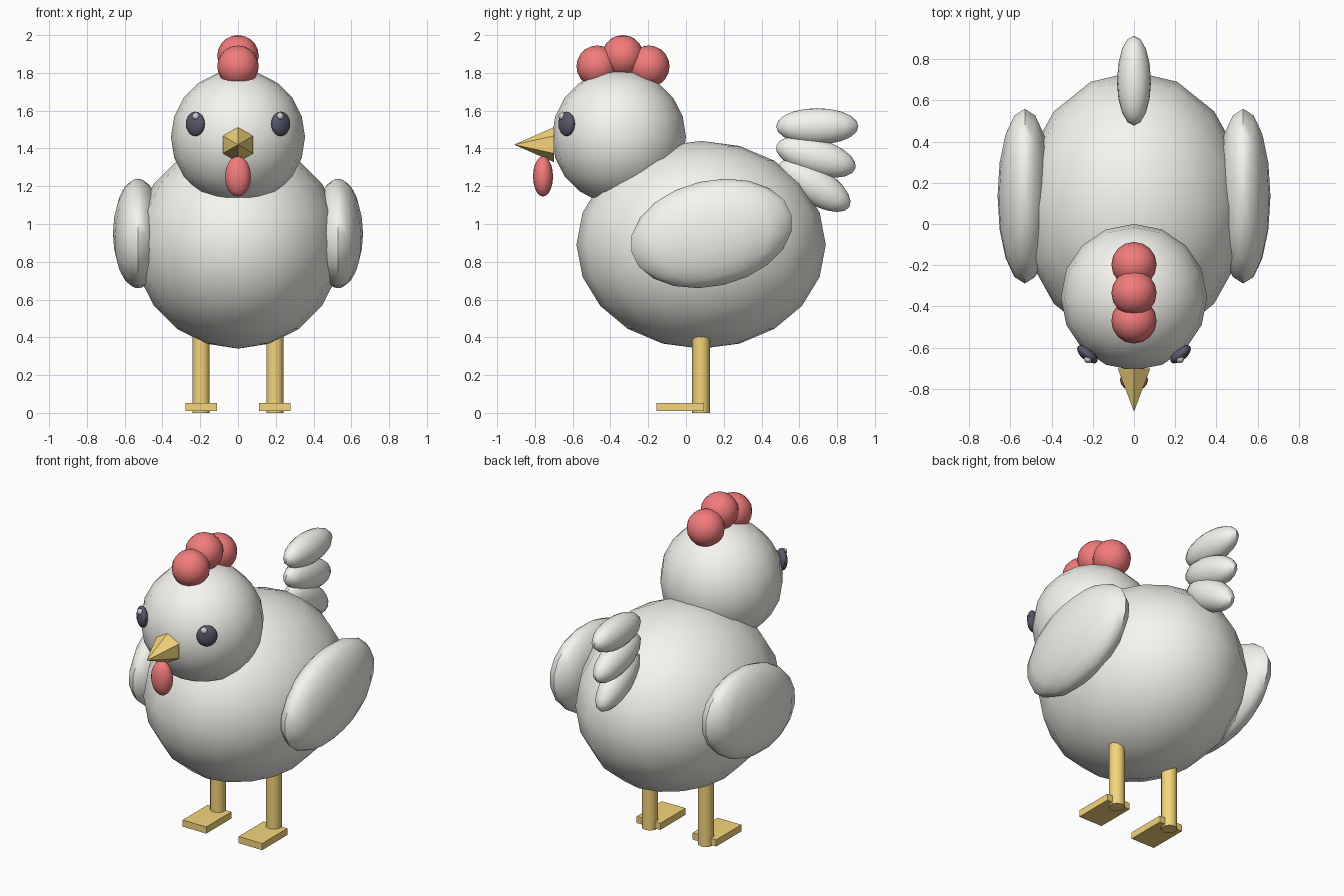
import bpy
import math
from mathutils import Vector

if "Cube" in bpy.data.objects:
    bpy.data.objects.remove(bpy.data.objects["Cube"])


def material(name, rgb):
    m = bpy.data.materials.new(name)
    m.diffuse_color = (*rgb, 1)
    m.use_nodes = True
    m.node_tree.nodes["Principled BSDF"].inputs["Base Color"].default_value = m.diffuse_color
    return m


WHITE = material("feather_white", (0.93, 0.91, 0.86))
RED = material("comb_red", (0.90, 0.20, 0.20))
ORANGE = material("beak_orange", (0.91, 0.66, 0.20))
DARK = material("eye_dark", (0.10, 0.10, 0.15))
GLINT = material("eye_glint", (1.0, 1.0, 1.0))


def finish(name, mat, smooth=True):
    ob = bpy.context.object
    ob.name = name
    ob.data.materials.append(mat)
    bpy.ops.object.transform_apply(location=False, rotation=False, scale=True)
    if smooth:
        bpy.ops.object.shade_smooth_by_angle(angle=math.radians(40))
    return ob


def ellipsoid(name, loc, radii, mat, rot=(0, 0, 0), segs=16, rings=10):
    bpy.ops.mesh.primitive_uv_sphere_add(segments=segs, ring_count=rings,
                                         radius=1, location=loc, rotation=rot)
    bpy.context.object.scale = radii
    return finish(name, mat)


# Body and head
ellipsoid("body", (0, 0.08, 0.89), (0.55, 0.66, 0.55), WHITE)
head_centre = Vector((0, -0.355, 1.46))
ellipsoid("head", head_centre, (0.355, 0.355, 0.355), WHITE)

# Comb: three overlapping balls
for i, (y, z) in enumerate([(-0.47, 1.835), (-0.335, 1.89), (-0.197, 1.835)]):
    ellipsoid(f"comb_{i + 1}", (0, y, z), (0.11, 0.11, 0.11), RED)

# Beak: six-sided cone, and the wattle below it
bpy.ops.mesh.primitive_cone_add(vertices=6, radius1=0.092, radius2=0, depth=0.21,
                                location=(0, -0.805, 1.42),
                                rotation=(math.pi / 2, 0, 0))
finish("beak", ORANGE, smooth=False)
ellipsoid("wattle", (0, -0.757, 1.252), (0.068, 0.053, 0.107), RED)

# Tail: fan of three feathers
for i, (y, z, tilt) in enumerate([(0.695, 1.517, 0), (0.688, 1.355, -16),
                                  (0.68, 1.205, -32)]):
    ellipsoid(f"tail_feather_{i + 1}", (0, y, z), (0.082, 0.218, 0.096), WHITE,
              rot=(math.radians(tilt), 0, 0))

# Paired parts
for side, s in (("left", -1), ("right", 1)):
    ellipsoid(f"{side}_wing", (s * 0.53, 0.135, 0.95), (0.132, 0.435, 0.28), WHITE,
              rot=(math.radians(13), 0, 0))

    # Eye: flattened ball facing outward from the head
    eye = Vector((s * 0.226, -0.632, 1.53))
    out = eye - head_centre
    ellipsoid(f"{side}_eye", eye, (0.06, 0.03, 0.065), DARK,
              rot=(0, 0, math.atan2(out.x, -out.y)))
    ellipsoid(f"{side}_eye_glint", (s * 0.223, -0.655, 1.57),
              (0.02, 0.02, 0.02), GLINT, segs=12, rings=8)

    # Leg and flat foot
    bpy.ops.mesh.primitive_cylinder_add(vertices=10, radius=0.047, depth=0.44,
                                        location=(s * 0.195, 0.08, 0.22))
    finish(f"{side}_leg", ORANGE)
    bpy.ops.mesh.primitive_cube_add(size=1, location=(s * 0.195, -0.03, 0.031))
    bpy.context.object.scale = (0.165, 0.25, 0.042)
    finish(f"{side}_foot", ORANGE, smooth=False)
